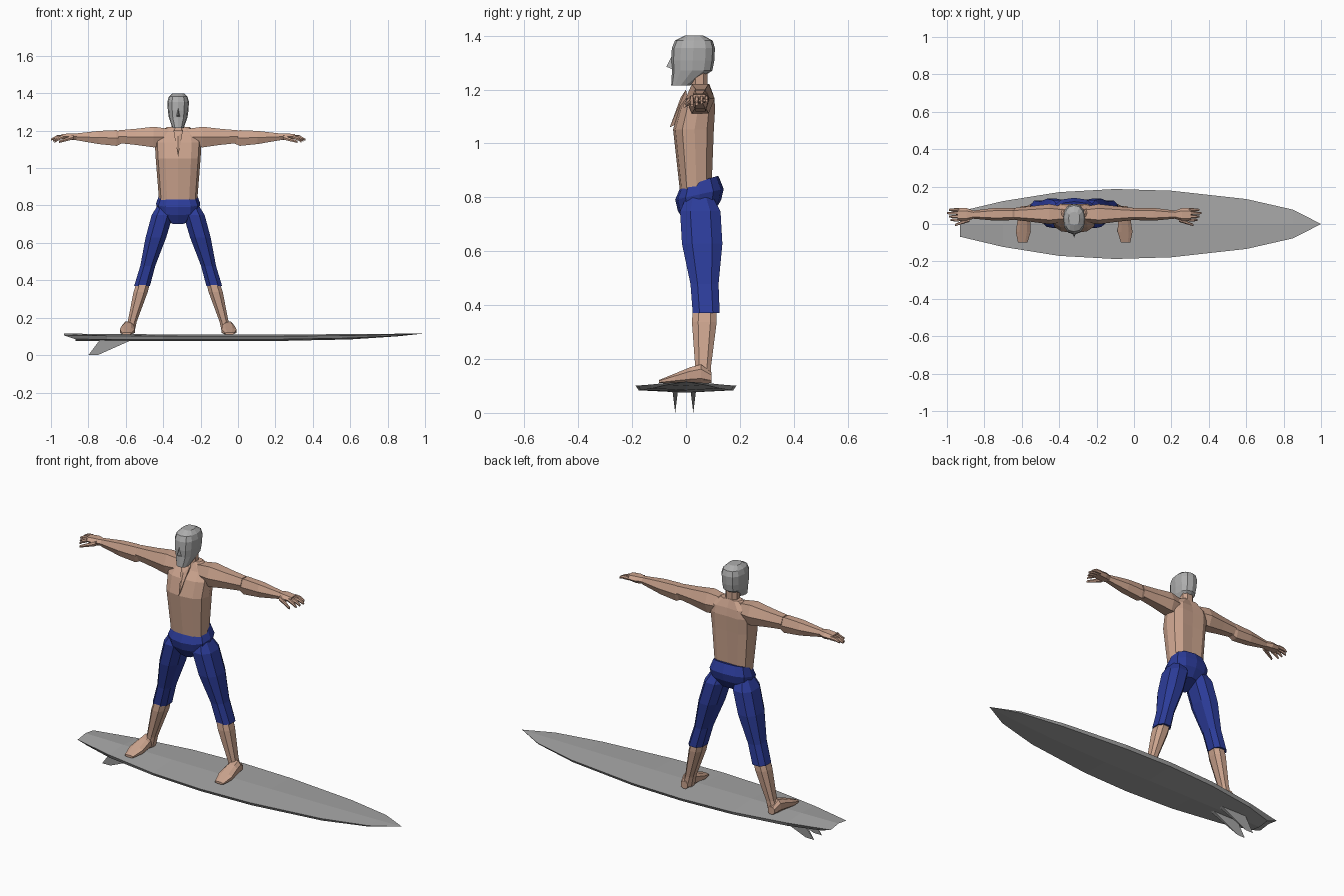
import bpy
import bmesh
from math import cos, sin, pi, copysign
from mathutils import Vector

CENTRE = -0.32  # the rider's mirror plane

if "Cube" in bpy.data.objects:
    bpy.data.objects.remove(bpy.data.objects["Cube"], do_unlink=True)


def material(name, red, green, blue):
    mat = bpy.data.materials.new(name)
    mat.use_nodes = True
    mat.diffuse_color = (red, green, blue, 1)
    shader = mat.node_tree.nodes["Principled BSDF"]
    shader.inputs["Base Color"].default_value = mat.diffuse_color
    return mat


skin = material("skin", 0.6, 0.37, 0.27)
shorts_blue = material("shorts blue", 0.025, 0.045, 0.32)
head_grey = material("head grey", 0.42, 0.42, 0.42)
board_grey = material("board grey", 0.38, 0.38, 0.38)


def finish(name, mat, bm):
    """Clean the mesh, give it its colour and place it in the scene."""
    bmesh.ops.remove_doubles(bm, verts=bm.verts, dist=0.001)
    bmesh.ops.recalc_face_normals(bm, faces=bm.faces)
    mesh = bpy.data.meshes.new(name)
    bm.to_mesh(mesh)
    bm.free()
    mesh.materials.append(mat)
    bpy.context.collection.objects.link(bpy.data.objects.new(name, mesh))


def skin_rings(name, mat, rings):
    """Join matching rings of points into a closed, faceted tube."""
    bm = bmesh.new()
    loops = [[bm.verts.new(point) for point in ring] for ring in rings]
    for lower, upper in zip(loops, loops[1:]):
        for i in range(len(lower)):
            bm.faces.new((lower[i - 1], lower[i], upper[i], upper[i - 1]))
    bm.faces.new(loops[0])
    bm.faces.new(loops[-1])
    finish(name, mat, bm)


def hull(name, mat, points):
    bm = bmesh.new()
    for point in points:
        bm.verts.new(point)
    bmesh.ops.convex_hull(bm, input=bm.verts)
    finish(name, mat, bm)


def rounded_polygon(sides):
    """Slightly boxy polygon that fills a unit square."""
    phase = pi / sides if sides == 8 else 0
    angles = [phase + 2 * pi * i / sides for i in range(sides)]
    points = [[copysign(abs(f(a)) ** 0.8, f(a)) for f in (cos, sin)] for a in angles]
    wide, deep = (max(column) for column in zip(*points))
    return [(u / wide, v / deep) for u, v in points]


def limb(name, mat, axis, sides, start, end, sections, side=1, lean=0, groove=0):
    """Sections along a bone: fraction, half width, half depth, optional shift."""
    start, end = Vector(start), Vector(end)
    across, along = [i for i in range(3) if i != "xyz".index(axis)]
    rings = []
    for fraction, width, depth, *shift in sections:
        ring = []
        for u, v in rounded_polygon(sides):
            point = start.lerp(end, fraction)
            point[across] += u * width
            point[along] += v * depth + sum(shift)
            point["xyz".index(axis)] += lean * v
            if v > 0.99:
                point[along] -= groove
            point.x = CENTRE + side * point.x
            ring.append(point)
        rings.append(ring)
    skin_rings(name, mat, rings)


# Board: outline, rocker and deck follow simple curves; the tail is undercut
def board_ring(x):
    power = 0.65 if x > -0.1 else 1.2
    width = 0.187 * max(0, 1 - ((x + 0.1) / 1.1) ** 2) ** power
    bottom = 0.075 + 0.041 * max(x, 0) ** 3
    deck = 0.11 + 0.006 * x * x
    rail = (deck - bottom) / 4
    under = x + 0.06 if x < -0.9 else x
    half = [(under, 0, bottom), (under, width * 0.94, bottom + rail),
            (x, width, deck - rail), (x, 0, deck)]
    return half + [(px, -py, pz) for px, py, pz in half[2:0:-1]]


stations = (-0.93, -0.7, -0.4, -0.1, 0.2, 0.6, 0.85, 1)
skin_rings("board", board_grey, [board_ring(x) for x in stations])

# Twin fins, swept back and sharp at the tip
for label, y in (("right", -0.04), ("left", 0.027)):
    root = [(x, y + edge, 0.08) for x in (-0.74, -0.57) for edge in (-0.01, 0.01)]
    hull(label + "_fin", board_grey, root + [(-0.8, y, 0), (-0.75, y, 0)])

# Torso, neck and breastbone
limb("torso", skin, "z", 12, (0, 0.04, 0.8), (0, 0.06, 1.22),
     [(0, 0.1, 0.06), (0.6, 0.12, 0.08, -0.02), (0.8, 0.125, 0.07, -0.01),
      (0.9, 0.115, 0.05), (1, 0.06, 0.03)], groove=0.01)
limb("neck", skin, "z", 8, (0, 0.05, 1.17), (0, 0.05, 1.28),
     [(0, 0.05, 0.04), (0.4, 0.035, 0.03), (1, 0.035, 0.03)])
hull("breastbone", skin,
     [(CENTRE + x, 0, 1.2) for x in (-0.025, 0.025)]
     + [(CENTRE, -0.06, 1.06), (CENTRE, -0.02, 1.17), (CENTRE, 0.02, 1.1)])

# Head and nose
limb("head", head_grey, "z", 12, (0, 0.02, 1.215), (0, 0.03, 1.4),
     [(0, 0.03, 0.035, -0.04), (0.3, 0.05, 0.075), (0.5, 0.055, 0.08),
      (0.75, 0.058, 0.08), (0.9, 0.05, 0.07), (1, 0.03, 0.035)])
hull("nose", head_grey,
     [(CENTRE + x, -0.04, 1.27) for x in (-0.014, 0.014)]
     + [(CENTRE, -0.045, 1.34), (CENTRE, -0.073, 1.285)])

# Seat of the shorts, its waistband dipping at the front
limb("shorts_seat", shorts_blue, "z", 12, (0, 0.05, 0.72), (0, 0.05, 0.86),
     [(0, 0.05, 0.05), (0.35, 0.11, 0.08), (0.65, 0.118, 0.09), (1, 0.1, 0.07)],
     lean=0.02)

# Limbs, mirrored to both sides
for label, side in (("left", 1), ("right", -1)):
    limb(label + "_shorts_leg", shorts_blue, "z", 8,
         (0.07, 0.05, 0.8), (0.193, 0.075, 0.37),
         [(0, 0.04, 0.05), (0.12, 0.057, 0.075), (0.4, 0.055, 0.075),
          (0.75, 0.04, 0.052), (1, 0.042, 0.05)], side)
    limb(label + "_shin", skin, "z", 8, (0.18, 0.07, 0.41), (0.262, 0.062, 0.12),
         [(0, 0.035, 0.043), (0.25, 0.038, 0.046), (0.8, 0.024, 0.03),
          (1, 0.028, 0.03)], side)
    foot = [(0, 0.02, 0.02), (0.2, 0.03, 0.035), (0.4, 0.034, 0.03),
            (0.7, 0.04, 0.018), (1, 0.025, 0.006)]
    limb(label + "_foot", skin, "y", 8, (0.265, 0.095, 0.11), (0.275, -0.1, 0.11),
         [(along, width, rise, rise) for along, width, rise in foot], side)
    limb(label + "_upper_arm", skin, "x", 6, (0.05, 0.052, 1.165), (0.32, 0.054, 1.168),
         [(0, 0.04, 0.045), (0.3, 0.054, 0.055), (0.65, 0.042, 0.043),
          (1, 0.032, 0.034)], side)
    limb(label + "_forearm", skin, "x", 6, (0.305, 0.054, 1.16), (0.545, 0.05, 1.167),
         [(0, 0.027, 0.03), (0.1, 0.033, 0.042), (0.5, 0.034, 0.035),
          (1, 0.021, 0.018)], side)
    limb(label + "_palm", skin, "x", 6, (0.535, 0.05, 1.168), (0.625, 0.05, 1.168),
         [(0, 0.02, 0.016), (0.45, 0.035, 0.018), (1, 0.035, 0.013)], side)

    # Four drooping fingers and a thumb
    for i, finger in enumerate(("index", "middle", "ring", "little")):
        y = 0.022 + 0.018 * i
        reach = 0.68 - 0.01 * abs(i - 2)
        limb(f"{label}_{finger}_finger", skin, "x", 6,
             (0.615, y, 1.168), (reach, y, 1.14 + 0.006 * i),
             [(0, 0.009, 0.01), (0.6, 0.008, 0.009, 0.005), (1, 0.005, 0.005)], side)
    limb(label + "_thumb", skin, "x", 6, (0.56, 0.023, 1.165), (0.638, -0.006, 1.14),
         [(0, 0.012, 0.012), (1, 0.006, 0.006)], side)
